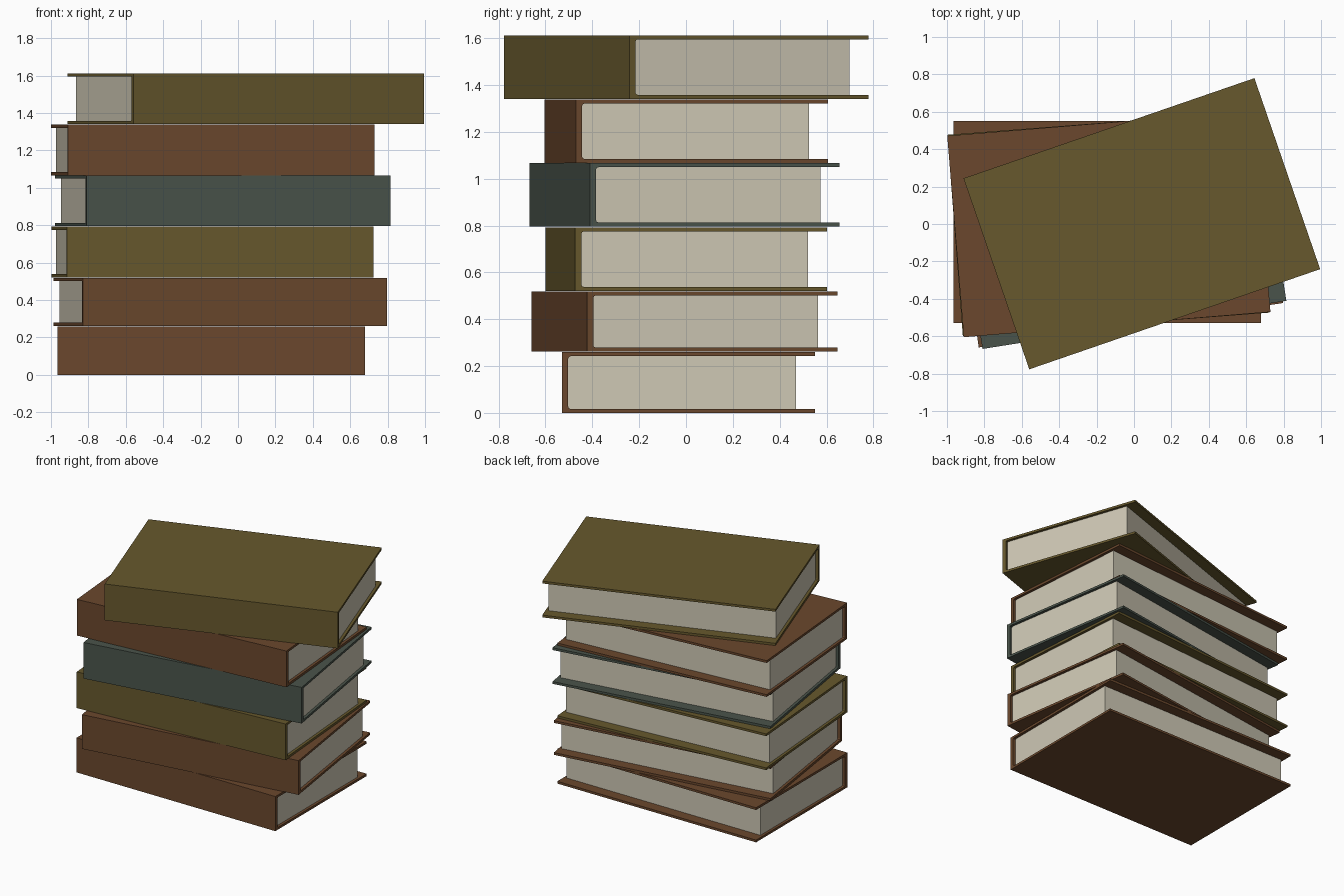
import bpy, bmesh
from math import radians
from mathutils import Matrix

if "Cube" in bpy.data.objects:
    bpy.data.objects.remove(bpy.data.objects["Cube"])

W, D = 1.645, 1.08           # book length along the spine, depth to fore edge
BOARD, SPINE = 0.017, 0.027  # cover board and spine thickness
FORE, END = 0.08, 0.02       # how far pages sit back from the cover edges
C = 0.01                     # small fillet inside the spine corners


def material(name, rgb):
    m = bpy.data.materials.new(name)
    m.diffuse_color = (*rgb, 1)
    m.use_nodes = True
    m.node_tree.nodes["Principled BSDF"].inputs["Base Color"].default_value = m.diffuse_color
    return m


brown = material("brown_cloth", (0.145, 0.064, 0.026))
olive = material("olive_cloth", (0.135, 0.098, 0.026))
teal = material("teal_cloth", (0.068, 0.088, 0.070))
paper = material("paper", (0.62, 0.58, 0.46))


def extrude_profile(name, profile, x0, x1, matrix, mat):
    """Extrude a closed (y, z) outline from x0 to x1."""
    bm = bmesh.new()
    face = bm.faces.new([bm.verts.new((x0, y, z)) for y, z in profile])
    ext = bmesh.ops.extrude_face_region(bm, geom=[face])
    verts = [g for g in ext["geom"] if isinstance(g, bmesh.types.BMVert)]
    bmesh.ops.translate(bm, verts=verts, vec=(x1 - x0, 0, 0))
    bmesh.ops.recalc_face_normals(bm, faces=bm.faces)
    mesh = bpy.data.meshes.new(name)
    bm.to_mesh(mesh)
    bm.free()
    mesh.materials.append(mat)
    ob = bpy.data.objects.new(name, mesh)
    ob.matrix_world = matrix
    bpy.context.collection.objects.link(ob)


def book(i, x, y, z, height, angle, mat):
    """Book whose front left spine corner is at (x, y, z)."""
    m = Matrix.Translation((x, y, z)) @ Matrix.Rotation(radians(angle), 4, 'Z')
    lo, hi, s = BOARD, height - BOARD, SPINE
    # U-shaped case: spine plus two boards
    extrude_profile(f"book_{i}_cover", [
        (0, 0), (D, 0), (D, lo), (s + C, lo), (s + C * 0.3, lo + C * 0.3), (s, lo + C),
        (s, hi - C), (s + C * 0.3, hi - C * 0.3), (s + C, hi), (D, hi),
        (D, height), (0, height)], 0, W, m, mat)
    # Page block fitted into the case
    p = D - FORE
    extrude_profile(f"book_{i}_pages", [
        (s + C, lo), (p, lo), (p, hi), (s + C, hi), (s + C * 0.3, hi - C * 0.3),
        (s, hi - C), (s, lo + C), (s + C * 0.3, lo + C * 0.3)], END, W - END, m, paper)


# The stack, bottom to top
stack = [
    (-0.965, -0.53, 0.000, 0.259, 0.0, brown),
    (-0.830, -0.66, 0.262, 0.256, 8.3, brown),
    (-0.915, -0.60, 0.521, 0.271, 4.4, olive),
    (-0.810, -0.668, 0.796, 0.270, 9.0, teal),
    (-0.910, -0.605, 1.067, 0.271, 4.7, brown),
    (-0.560, -0.777, 1.341, 0.271, 19.0, olive),
]
for i, args in enumerate(stack, 1):
    book(i, *args)
